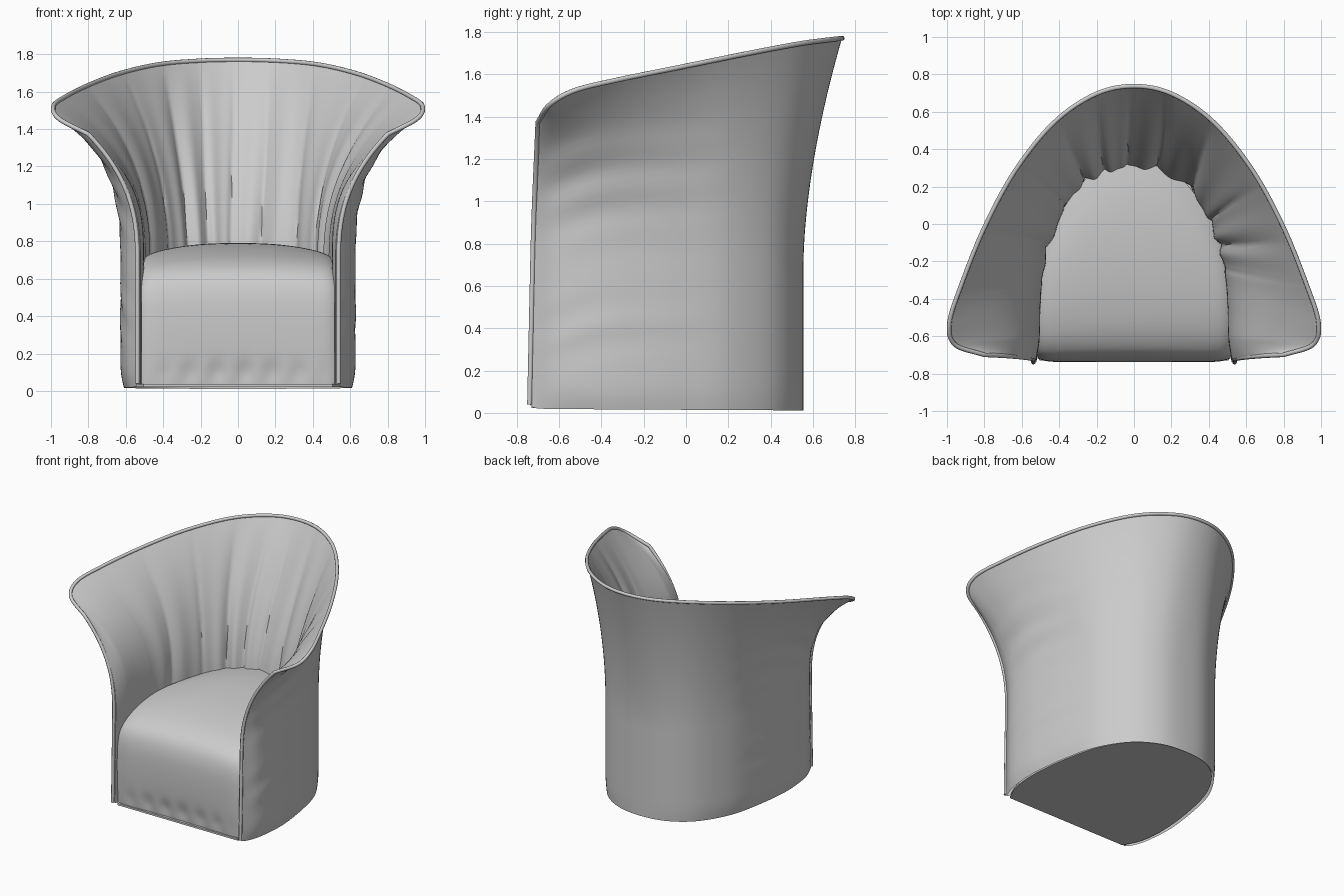
import bpy, bmesh
from math import sin, pi, exp
from mathutils import Vector

if "Cube" in bpy.data.objects:
    bpy.data.objects.remove(bpy.data.objects["Cube"])

# Half-plan control points, from the middle of the back round to the front edge
RIM = [(0, .737, 1.77), (.21, .692, 1.765), (.43, .54, 1.745), (.635, .285, 1.697),
       (.80, -.02, 1.635), (.925, -.33, 1.572), (.987, -.53, 1.522), (.957, -.645, 1.455),
       (.80, -.70, 1.372)]
OUTER = [(0, .555, 0), (.20, .528, 0), (.38, .415, 0), (.52, .2, 0), (.59, -.05, 0),
         (.625, -.3, 0), (.625, -.48, 0), (.60, -.62, 0), (.538, -.74, 0)]
INNER = [(0, .305, 0), (.15, .275, 0), (.29, .205, 0), (.39, .05, 0), (.45, -.1, 0),
         (.485, -.25, 0), (.50, -.45, 0), (.505, -.62, 0), (.522, -.74, 0)]
NS, NT = 240, 44


def spline(pts, s):
    """Smooth mirrored curve; s runs from -1 to 1."""
    p = [Vector(q) for q in pts]
    p = [Vector((-p[1].x, p[1].y, p[1].z))] + p + [2 * p[-1] - p[-2]]
    u = abs(s) * (len(pts) - 1)
    i = min(int(u), len(pts) - 2)
    t = u - i
    a, b, c, d = p[i:i + 4]
    r = .5 * (2 * b + (c - a) * t + (2 * a - 5 * b + 4 * c - d) * t * t
              + (3 * b - a - 3 * c + d) * t ** 3)
    if s < 0:
        r.x = -r.x
    return r


def wall(base, s, t, power):
    """Point on a wall that rises straight and then flares into the rim."""
    rim, foot = spline(RIM, s), spline(base, s)
    zb = .01 + .01 * abs(s) + .02 * abs(s) ** 60
    z = zb + (rim.z - zb) * t
    tau = max(0, (z - .7) / (rim.z - .7))
    n = power + (3.1 - power) * min(1, abs(s) * 1.15) ** 1.5 - .6 * abs(s) ** 12
    f = tau ** n
    foot.y += .028 * z / 1.3 * abs(s) ** 8
    return Vector((foot.x + (rim.x - foot.x) * f, foot.y + (rim.y - foot.y) * f, z)), f


def shell_point(s, t, inside):
    o, f = wall(OUTER, s, t, 1.7)
    i, g = wall(INNER, s, t, 1.5)
    d = Vector((o.x - i.x, o.y - i.y, 0))
    if d.length < 1e-5:
        return i if inside else o
    d.normalize()
    edge = 1 - abs(s) ** 8
    if inside:  # gathered vertical folds, hem kept above the underside panel
        w = s * 25 + .8 * sin(s * 9 + 1) + .25 * sin(t * 5 + s * 11)
        fold = .034 * (abs(sin(w)) ** .6 - .6) + .006 * sin(w * 2.7 + 2)
        fade = (1 - g) ** .8 * max(0, 1 - (abs(s) / .68) ** 4)
        i.z += .05 * (1 - t) ** 8 * edge
        return i - d * fold * fade
    # drag lines on the outside and a tuck at the hem
    ph = o.z * 30 - o.y * 9 + 2 * sin(o.y * 5 + s)
    win = exp(-((o.z - 1.15) / .28) ** 2) + .5 * exp(-((o.z - .4) / .15) ** 2)
    win *= max(0, min(1, (abs(s) - .35) * 2.5))
    tuck = .04 * max(0, 1 - o.z / .15) ** 2 * abs(s)
    return o + d * edge * ((1 - f) * .009 * sin(ph) * win - tuck)


def make(name, bm):
    bmesh.ops.recalc_face_normals(bm, faces=bm.faces)
    me = bpy.data.meshes.new(name)
    bm.to_mesh(me)
    bm.free()
    ob = bpy.data.objects.new(name, me)
    bpy.context.collection.objects.link(ob)
    bpy.ops.object.select_all(action='DESELECT')
    ob.select_set(True)
    bpy.context.view_layer.objects.active = ob
    bpy.ops.object.shade_smooth_by_angle(angle=.9)
    return ob


def grid(bm, rows):
    v = [[bm.verts.new(p) for p in r] for r in rows]
    for a, b in zip(v, v[1:]):
        for k in range(len(a) - 1):
            bm.faces.new((a[k], a[k + 1], b[k + 1], b[k]))
    return v


# Wrap-around upholstered shell: outside up, over the rim, inside down
S = [-1 + 2 * k / NS for k in range(NS + 1)]
T = [k / NT for k in range(NT + 1)]
bm = bmesh.new()
cols = grid(bm, [[shell_point(s, t, False) for t in T]
                 + [shell_point(s, t, True) for t in T[-2::-1]] for s in S])
for c in (cols[0], cols[-1]):  # close the two front edges
    for k in range(NT - 1):
        bm.faces.new((c[k], c[k + 1], c[-2 - k], c[-1 - k]))
    bm.faces.new((c[NT - 1], c[NT], c[NT + 1]))
make("wraparound_shell", bm)

# Piping along both front edges and the rim
path = [wall(OUTER, -1, t, 1.7)[0] for t in T]
path += [spline(RIM, s) for s in S[1:]]
path += [wall(OUTER, 1, t, 1.7)[0] for t in T[-2::-1]]
cu = bpy.data.curves.new("rim_piping", 'CURVE')
cu.dimensions = '3D'
cu.bevel_depth = .012
cu.bevel_resolution = 3
cu.use_fill_caps = True
sp = cu.splines.new('POLY')
sp.points.add(len(path) - 1)
for pt, p in zip(sp.points, path):
    pt.co = (*p, 1)
sp.use_smooth = True
bpy.context.collection.objects.link(bpy.data.objects.new("rim_piping", cu))

# Seat cushion: front-to-back profile, domed across the width
PROFILE = [(-.712, .03), (-.722, .1), (-.735, .25), (-.738, .40), (-.728, .52), (-.695, .61),
           (-.63, .67), (-.51, .72), (-.32, .76), (-.08, .785), (.14, .79), (.36, .775)]


def profile(u):
    u *= len(PROFILE) - 1
    i = min(int(u), len(PROFILE) - 2)
    q = [Vector(PROFILE[max(0, min(len(PROFILE) - 1, i + k))]) for k in (-1, 0, 1, 2)]
    t = u - i
    return .5 * (2 * q[1] + (q[2] - q[0]) * t
                 + (2 * q[0] - 5 * q[1] + 4 * q[2] - q[3]) * t * t
                 + (3 * q[1] - q[0] - 3 * q[2] + q[3]) * t ** 3)


rows = []
for k in range(65):
    w = sin((k / 32 - 1) * pi / 2)
    back = .36 - .55 * abs(w) ** 2.2
    row = []
    for j in range(61):
        y, z = profile(j / 60)
        y = -.738 + (y + .738) * (back + .738) / (.36 + .738)
        y += .02 * abs(w) ** 14
        pucker = exp(-((z - .1) / .06) ** 2) * (1 - w * w)
        y += .008 * pucker * (1 + sin(w * 22)) if y < -.6 else 0
        z = .03 + (z - .03) * (1 - .09 * abs(w) ** 2.5 - .03 * abs(w) ** 16)
        row.append((.515 * w, y, z))
    rows.append(row)
bm = bmesh.new()
cols = grid(bm, rows)
for c in (cols[0], cols[-1]):  # side walls of the cushion
    p = bm.verts.new((c[-1].co.x, c[-1].co.y, .03))
    bm.faces.new(c + [p])
make("seat_cushion", bm)

# Flat underside panel
bm = bmesh.new()
rings = []
for z in (.022, .036):
    rings.append([bm.verts.new((p.x * .94, p.y * .985, z))
                  for p in (spline(OUTER, s) for s in S[::4])])
    bm.faces.new(rings[-1])
n = len(rings[0])
for k in range(n):
    m = (k + 1) % n
    bm.faces.new((rings[0][k], rings[0][m], rings[1][m], rings[1][k]))
make("underside_panel", bm)
